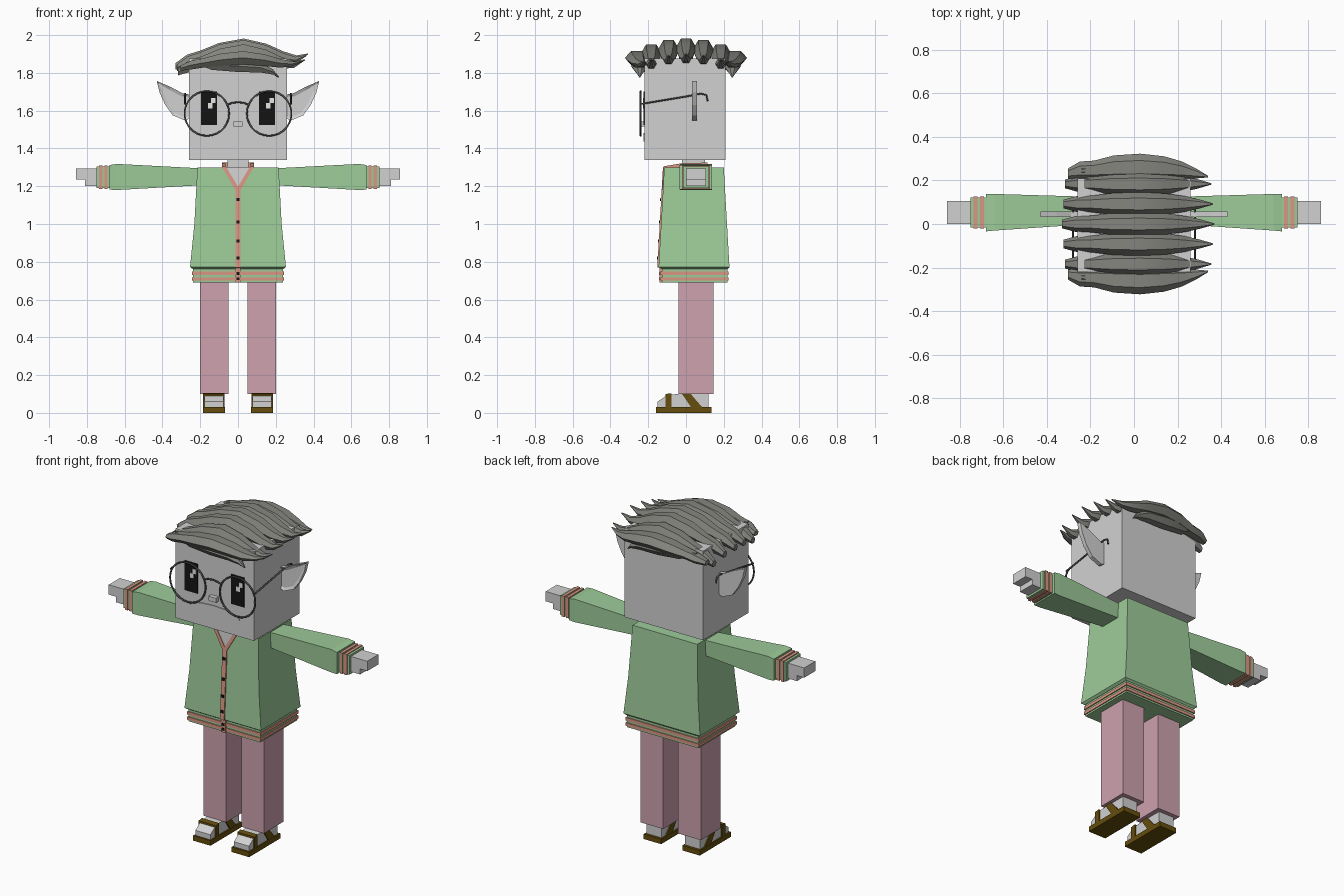
import bpy, bmesh, math
from mathutils import Vector

cube = bpy.data.objects.get("Cube")
if cube:
    bpy.data.objects.remove(cube, do_unlink=True)


def material(name, r, g, b):
    m = bpy.data.materials.new(name)
    m.use_nodes = True
    m.diffuse_color = (r, g, b, 1)
    m.node_tree.nodes["Principled BSDF"].inputs["Base Color"].default_value = (r, g, b, 1)
    return m


SKIN = material("pale_skin", 0.64, 0.64, 0.64)
GREEN = material("cardigan_green", 0.34, 0.6, 0.32)
SALMON = material("salmon_trim", 0.7, 0.31, 0.23)
PINK = material("trouser_pink", 0.62, 0.36, 0.43)
BROWN = material("sandal_brown", 0.13, 0.075, 0.004)
HAIR = material("hair_grey", 0.23, 0.23, 0.21)
BLACK = material("black", 0.007, 0.007, 0.007)
METAL = material("spectacle_grey", 0.09, 0.09, 0.09)
WHITE = material("eye_white", 0.8, 0.8, 0.8)


def loft(name, sections, mat, inset=0):
    """Skin a row of equal point rings and cap both ends."""
    bm = bmesh.new()
    rings = [[bm.verts.new(p) for p in s] for s in sections]
    n = len(rings[0])
    for a, b in zip(rings, rings[1:]):
        for i in range(n):
            j = (i + 1) % n
            bm.faces.new((a[i], a[j], b[j], b[i]))
    first = bm.faces.new(rings[0])
    bm.faces.new(rings[-1])
    bmesh.ops.recalc_face_normals(bm, faces=bm.faces)
    if inset:
        bmesh.ops.inset_region(bm, faces=[first], thickness=inset, depth=-0.008)
    mesh = bpy.data.meshes.new(name)
    bm.to_mesh(mesh)
    bm.free()
    mesh.materials.append(mat)
    ob = bpy.data.objects.new(name, mesh)
    bpy.context.collection.objects.link(ob)
    return ob


def rect_z(z, x0, x1, y0, y1):
    return [(x0, y0, z), (x1, y0, z), (x1, y1, z), (x0, y1, z)]


def rect_x(x, y0, y1, z0, z1):
    return [(x, y0, z0), (x, y1, z0), (x, y1, z1), (x, y0, z1)]


def box(name, x0, x1, y0, y1, z0, z1, mat):
    return loft(name, [rect_z(z0, x0, x1, y0, y1), rect_z(z1, x0, x1, y0, y1)], mat)


def prism_x(name, pts, x0, x1, mat):
    return loft(name, [[(x, y, z) for y, z in pts] for x in (x0, x1)], mat)


def prism_y(name, pts, y0, y1, mat, inset=0):
    return loft(name, [[(x, y, z) for x, z in pts] for y in (y0, y1)], mat, inset)


def chest(z):
    return -0.145 + 0.03 * (z - 0.77) / 0.53


def chest_plate(name, pts, lift, mat):
    return loft(name, [[(x, chest(z) + d, z) for x, z in pts] for d in (-lift, 0.004)], mat)


def tube(name, pts, radius, mat, closed=False):
    cu = bpy.data.curves.new(name, "CURVE")
    cu.dimensions = "3D"
    cu.bevel_depth = radius
    cu.bevel_resolution = 1
    cu.use_fill_caps = True
    sp = cu.splines.new("POLY")
    sp.points.add(len(pts) - 1)
    for p, co in zip(sp.points, pts):
        p.co = (*co, 1)
    sp.use_cyclic_u = closed
    cu.materials.append(mat)
    ob = bpy.data.objects.new(name, cu)
    bpy.context.collection.objects.link(ob)
    bpy.ops.object.select_all(action="DESELECT")
    ob.select_set(True)
    bpy.context.view_layer.objects.active = ob
    bpy.ops.object.convert(target="MESH")


# Head, nose, neck and mouth
box("head", -0.26, 0.26, -0.22, 0.21, 1.34, 1.875, SKIN)
box("neck", -0.055, 0.055, -0.02, 0.1, 1.29, 1.34, SKIN)
box("nose", -0.025, 0.025, -0.245, -0.22, 1.515, 1.542, SKIN)
lip = [(-0.165, 1.45), (-0.09, 1.477), (0, 1.482), (0.09, 1.477), (0.165, 1.45)]
prism_y("upper_lip", lip + [(x, z - 0.012) for x, z in reversed(lip)], -0.225, -0.219, SKIN)

# Cardigan body, hem and stripes
loft("cardigan", [rect_z(0.762, -0.24, 0.24, -0.13, 0.22),
                  rect_z(0.772, -0.254, 0.254, -0.145, 0.23),
                  rect_z(1.0, -0.231, 0.231, chest(1.0), 0.217),
                  rect_z(1.3, -0.215, 0.215, chest(1.3), 0.2)], GREEN)
box("hem", -0.238, 0.238, -0.128, 0.22, 0.69, 0.765, GREEN)
for i, z in enumerate((0.7, 0.731)):
    box(f"hem_stripe_{i}", -0.244, 0.244, -0.134, 0.226, z, z + 0.018, SALMON)

# Neckline, button band and buttons
chest_plate("neckline", [(-0.065, 1.301), (0.065, 1.301), (0, 1.18)], 0.003, SKIN)
chest_plate("button_band", [(-0.014, 0.77), (0.014, 0.77), (0.014, 1.18), (-0.014, 1.18)], 0.007, SALMON)
box("hem_button_band", -0.014, 0.014, -0.139, -0.12, 0.69, 0.77, SALMON)
for i, z in enumerate((0.82, 0.91, 1.01, 1.13)):
    chest_plate(f"button_{i}", [(-0.009, z - 0.008), (0.009, z - 0.008), (0.009, z + 0.008), (-0.009, z + 0.008)], 0.012, BLACK)
for i, z in enumerate((0.71, 0.738)):
    box(f"hem_button_{i}", -0.009, 0.009, -0.143, -0.13, z - 0.007, z + 0.007, BLACK)
box("collar_back", -0.085, 0.085, 0.1, 0.115, 1.295, 1.325, SALMON)

# Parts that come in pairs
for s, side in ((1, "left"), (-1, "right")):
    chest_plate(side + "_neck_trim", [(0, 1.17), (s * 0.014, 1.18), (s * 0.085, 1.303),
                                      (s * 0.063, 1.303), (0, 1.198)], 0.007, SALMON)
    prism_x(side + "_collar", [(-0.12, 1.295), (0.115, 1.295), (0.115, 1.325), (-0.02, 1.322), (-0.12, 1.305)],
            s * 0.065, s * 0.085, SALMON)

    # Sleeve, cuff and hand
    loft(side + "_sleeve", [rect_x(s * 0.2, 0, 0.125, 1.205, 1.295),
                            rect_x(s * 0.64, -0.03, 0.138, 1.18, 1.318),
                            rect_x(s * 0.68, -0.034, 0.138, 1.182, 1.312)], GREEN)
    loft(side + "_cuff", [rect_x(s * x, -0.015, 0.122, 1.19, 1.305) for x in (0.67, 0.75)], GREEN)
    for i, x in enumerate((0.69, 0.718)):
        loft(f"{side}_cuff_stripe_{i}", [rect_x(s * a, -0.02, 0.127, 1.185, 1.31)
                                         for a in (x, x + 0.018)], SALMON)
    hand = [(0.74, 1.202), (0.81, 1.202), (0.81, 1.235), (0.858, 1.235), (0.858, 1.294), (0.74, 1.294)]
    prism_y(side + "_hand", [(s * x, z) for x, z in hand], 0, 0.105, SKIN)

    # Leg, foot and sandal
    box(side + "_leg", s * 0.05, s * 0.2, -0.04, 0.145, 0.1, 0.7, PINK)
    foot = [(-0.15, 0.03), (-0.15, 0.06), (-0.1, 0.094), (-0.03, 0.102), (0.12, 0.102), (0.12, 0.03)]
    prism_x(side + "_foot", foot, s * 0.078, s * 0.178, SKIN)
    sole = [(-0.16, 0), (0.135, 0), (0.135, 0.03), (-0.16, 0.03)]
    prism_x(side + "_sole", sole, s * 0.07, s * 0.186, BROWN)
    strap = [(-0.108, 0.02), (-0.077, 0.02), (-0.077, 0.104), (-0.108, 0.1)]
    prism_x(side + "_toe_strap", strap, s * 0.071, s * 0.185, BROWN)
    strap = [(0.03, 0.025), (0.09, 0.025), (0.02, 0.106), (-0.025, 0.106)]
    prism_x(side + "_ankle_strap", strap, s * 0.071, s * 0.185, BROWN)

    # Pointed ear with a recessed front
    ear = [(0.25, 1.685), (0.29, 1.69), (0.355, 1.725), (0.43, 1.757), (0.415, 1.695),
           (0.385, 1.63), (0.345, 1.575), (0.28, 1.548), (0.25, 1.56)]
    prism_y(side + "_ear", [(s * x, z) for x, z in ear], 0.033, 0.058, SKIN, inset=0.017)

    # Eye plate with two catchlights on the same side of both eyes
    c = s * 0.154
    box(side + "_eye", c - 0.043, c + 0.043, -0.225, -0.219, 1.525, 1.702, BLACK)
    for i, (x, z) in enumerate(((0.012, 1.64), (-0.006, 1.612))):
        box(f"{side}_catchlight_{i}", c + x, c + x + 0.024, -0.228, -0.224, z, z + 0.028, WHITE)

    # Spectacle rim and temple
    rim = [(s * 0.165 + 0.118 * math.cos(a), -0.24, 1.585 + 0.118 * math.sin(a))
           for a in (math.tau * k / 28 for k in range(28))]
    tube(side + "_rim", rim, 0.005, METAL, closed=True)
    temple = [(-0.24, 1.635), (0.0, 1.675), (0.08, 1.69), (0.108, 1.682), (0.115, 1.65)]
    tube(side + "_temple", [(s * 0.28, y, z) for y, z in temple], 0.005, METAL)
tube("spectacle_bridge", [(x, -0.24, 1.645 - 4 * x * x) for x in (-0.06, -0.03, 0, 0.03, 0.06)], 0.005, METAL)


# Swept hair made from tapered six-sided locks
def lock(name, path):
    rings = [[(x, y + w * math.cos(a), z + h * math.sin(a)) for a in (k * math.tau / 6 for k in range(6))]
             for x, y, z, w, h in path]
    ob = loft(name, rings, HAIR)
    bpy.ops.object.select_all(action="DESELECT")
    ob.select_set(True)
    bpy.context.view_layer.objects.active = ob
    bpy.ops.object.shade_smooth_by_angle(angle=math.radians(35))


SWEEP = [(-0.33, -0.1, 0.02), (-0.27, -0.07, 0.036), (-0.2, -0.05, 0.038), (-0.1, -0.02, 0.05),
         (0.03, 0, 0.054), (0.15, -0.022, 0.048), (0.24, -0.052, 0.036), (0.31, -0.06, 0.02), (0.37, -0.035, 0.003)]
for i in range(-2, 3):
    y = i * 0.092
    top = 1.935 - 0.9 * y * y
    reach = 1 - 0.02 * abs(i)
    lock(f"hair_lock_{i + 3}", [(x * reach, y, top + d, w, w) for x, d, w in SWEEP])
for s, side in ((-1, "front"), (1, "back")):
    outer = [(x * 0.92, s * (0.215 + 0.85 * w), 1.88 + 0.55 * d, w * 1.15, w * 0.75) for x, d, w in SWEEP]
    lock(side + "_side_lock", outer)
    low = [(-0.24, 1.865, 0.008), (-0.14, 1.842, 0.03), (0, 1.836, 0.036),
           (0.12, 1.828, 0.03), (0.185, 1.805, 0.016), (0.215, 1.778, 0.003)]
    lock(side + "_low_lock", [(x, s * 0.245, z, w * 1.3, w) for x, z, w in low])
